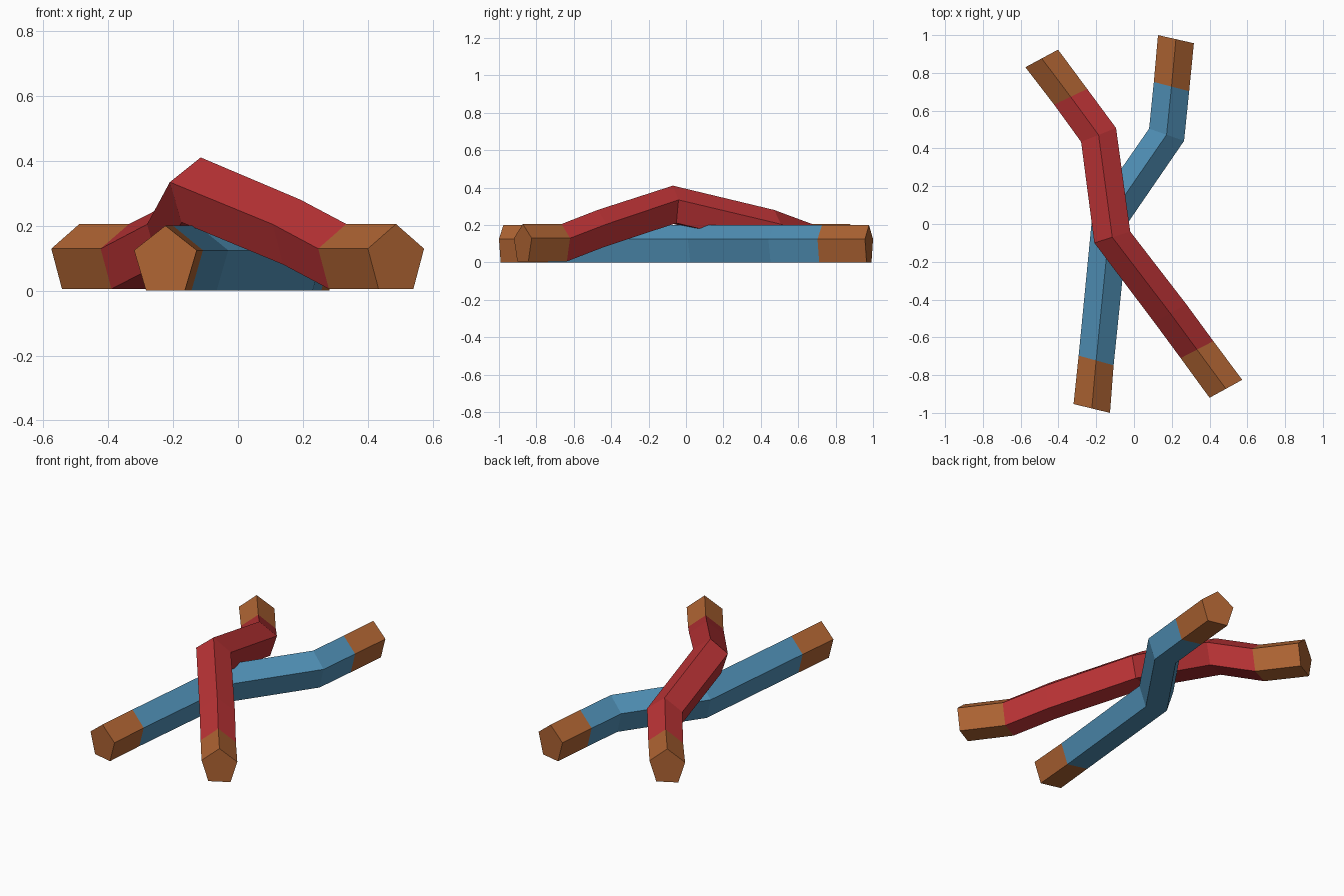
import bpy
import bmesh
from mathutils import Vector

if "Cube" in bpy.data.objects:
    bpy.data.objects.remove(bpy.data.objects["Cube"])


def material(name, rgb):
    m = bpy.data.materials.new(name)
    m.diffuse_color = (*rgb, 1)
    m.use_nodes = True
    m.node_tree.nodes["Principled BSDF"].inputs["Base Color"].default_value = m.diffuse_color
    return m


brown = material("brown_tip", (0.43, 0.128, 0.033))
blue = material("blue_sleeve", (0.08, 0.28, 0.47))
red = material("red_sleeve", (0.48, 0.032, 0.035))

# Pentagon section: share of half width, height above the centre line
SECTION = [(0, 0.11), (1, 0.034), (0.62, -0.09), (-0.62, -0.09), (-1, 0.034)]


def strand(name, rings, sleeve):
    """Bent pentagonal bar; each ring is left xy, right xy, centre height."""
    bm = bmesh.new()
    loops = []
    for lx, ly, rx, ry, z in rings:
        left, right = Vector((lx, ly, z)), Vector((rx, ry, z))
        mid, half = (left + right) / 2, (right - left) / 2
        loops.append([bm.verts.new(mid + half * s + Vector((0, 0, h)))
                      for s, h in SECTION])
    last = len(loops) - 2
    for i, (a, b) in enumerate(zip(loops, loops[1:])):
        for k in range(5):
            j = (k + 1) % 5
            f = bm.faces.new((a[k], a[j], b[j], b[k]))
            # first and last segments are the brown tips
            f.material_index = 1 if i in (0, last) else 0
    for end in (loops[0], loops[-1]):
        bm.faces.new(end).material_index = 1
    bmesh.ops.recalc_face_normals(bm, faces=bm.faces)
    mesh = bpy.data.meshes.new(name)
    bm.to_mesh(mesh)
    bm.free()
    mesh.materials.append(sleeve)
    mesh.materials.append(brown)
    ob = bpy.data.objects.new(name, mesh)
    bpy.context.collection.objects.link(ob)


# Lower strand, flat on the ground
strand("lower_blue_strand", [
    (-0.32, -0.953, -0.127, -1.0, 0.09),
    (-0.293, -0.697, -0.108, -0.748, 0.09),
    (-0.218, 0.075, -0.03, 0.01, 0.09),
    (0.08, 0.505, 0.265, 0.44, 0.09),
    (0.105, 0.752, 0.292, 0.703, 0.09),
    (0.127, 1.0, 0.317, 0.957, 0.09),
], blue)

# Upper strand, arching over the lower one
strand("upper_red_strand", [
    (0.40, -0.92, 0.573, -0.825, 0.095),
    (0.247, -0.71, 0.42, -0.62, 0.095),
    (0.107, -0.52, 0.277, -0.425, 0.17),
    (-0.21, -0.10, -0.02, -0.04, 0.30),
    (-0.28, 0.435, -0.095, 0.508, 0.17),
    (-0.423, 0.632, -0.248, 0.715, 0.095),
    (-0.575, 0.83, -0.402, 0.923, 0.095),
], red)
